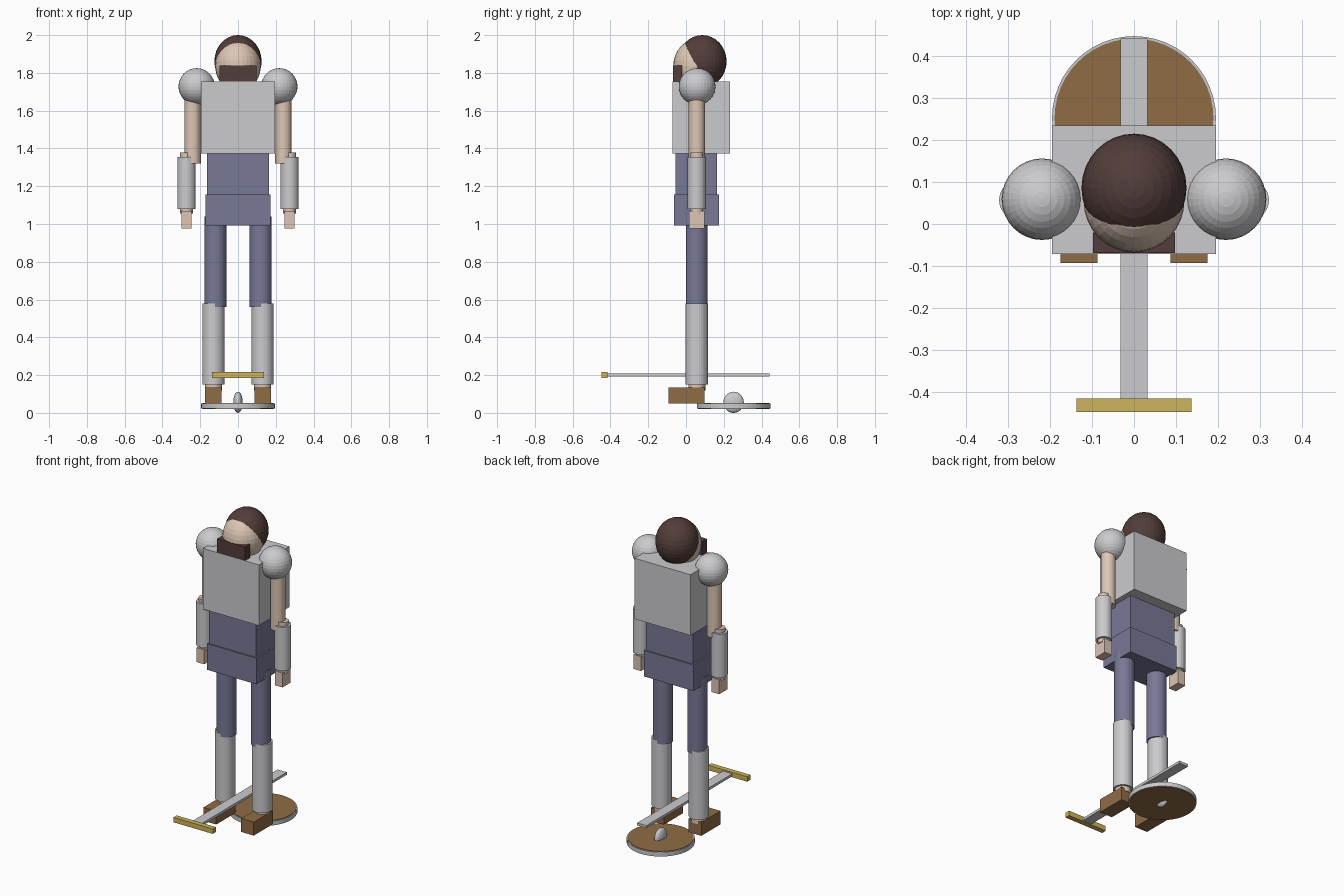
import bpy

if "Cube" in bpy.data.objects:
    bpy.data.objects.remove(bpy.data.objects["Cube"])


def mat(name, r, g, b):
    m = bpy.data.materials.new(name)
    m.diffuse_color = (r, g, b, 1)
    m.use_nodes = True
    m.node_tree.nodes["Principled BSDF"].inputs["Base Color"].default_value = m.diffuse_color
    return m


steel = mat("steel", 0.60, 0.60, 0.62)
skin = mat("skin", 0.72, 0.57, 0.46)
cloth = mat("blue_cloth", 0.19, 0.19, 0.31)
leather = mat("brown_leather", 0.28, 0.15, 0.06)
hair = mat("dark_hair", 0.085, 0.047, 0.043)
gold = mat("gold", 0.62, 0.46, 0.11)


def finish(name, m):
    o = bpy.context.object
    o.name = name
    o.data.materials.append(m)
    return o


def box(name, m, x0, x1, y0, y1, z0, z1):
    bpy.ops.mesh.primitive_cube_add(
        size=1, location=((x0 + x1) / 2, (y0 + y1) / 2, (z0 + z1) / 2))
    bpy.context.object.scale = (x1 - x0, y1 - y0, z1 - z0)
    bpy.ops.object.transform_apply(location=False, rotation=False, scale=True)
    return finish(name, m)


def tube(name, m, x, y, r, z0, z1, n=32):
    bpy.ops.mesh.primitive_cylinder_add(
        vertices=n, radius=r, depth=z1 - z0, location=(x, y, (z0 + z1) / 2))
    return finish(name, m)


def ball(name, m, loc, radii):
    bpy.ops.mesh.primitive_uv_sphere_add(
        segments=32, ring_count=16, radius=1, location=loc)
    bpy.context.object.scale = radii
    bpy.ops.object.transform_apply(location=False, rotation=False, scale=True)
    return finish(name, m)


# Head
ball("head", skin, (0, 0.055, 1.837), (0.12, 0.122, 0.14))
ball("hair_cap", hair, (0, 0.086, 1.861), (0.125, 0.129, 0.139))
box("beard", hair, -0.098, 0.098, -0.069, -0.02, 1.67, 1.84)

# Torso
box("breastplate", steel, -0.195, 0.195, -0.071, 0.234, 1.372, 1.755)
box("waist", cloth, -0.163, 0.163, -0.055, 0.165, 1.15, 1.375)
box("hips", cloth, -0.173, 0.173, -0.064, 0.174, 0.993, 1.157)

# Arms and legs on both sides
for side, s in (("left", -1), ("right", 1)):
    ball(side + "_shoulder_guard", steel, (s * 0.219, 0.059, 1.728), (0.096, 0.097, 0.097))
    tube(side + "_upper_arm", skin, s * 0.24, 0.057, 0.043, 1.32, 1.72)
    tube(side + "_forearm", skin, s * 0.273, 0.057, 0.034, 1.055, 1.378)
    tube(side + "_bracer", steel, s * 0.273, 0.057, 0.048, 1.08, 1.355)
    a, b = sorted((s * 0.247, s * 0.30))
    box(side + "_hand", skin, a, b, 0.015, 0.097, 0.977, 1.068)
    tube(side + "_thigh", cloth, s * 0.12, 0.057, 0.058, 0.56, 1.04)
    tube(side + "_shin", skin, s * 0.13, 0.057, 0.045, 0.118, 0.57)
    tube(side + "_greave", steel, s * 0.13, 0.057, 0.0585, 0.15, 0.58)
    a, b = sorted((s * 0.087, s * 0.175))
    box(side + "_boot", leather, a, b, -0.093, 0.097, 0.05, 0.135)

# Round shield lying behind the feet
tube("shield_rim", steel, 0, 0.252, 0.195, 0.023, 0.05, 48)
tube("shield_board", leather, 0, 0.252, 0.189, 0.02, 0.053, 48)
ball("shield_boss", steel, (0, 0.252, 0.056), (0.025, 0.054, 0.056))

# Sword between the shins
box("sword_blade", steel, -0.032, 0.032, -0.42, 0.441, 0.192, 0.208)
box("sword_guard", gold, -0.137, 0.137, -0.447, -0.415, 0.186, 0.217)
